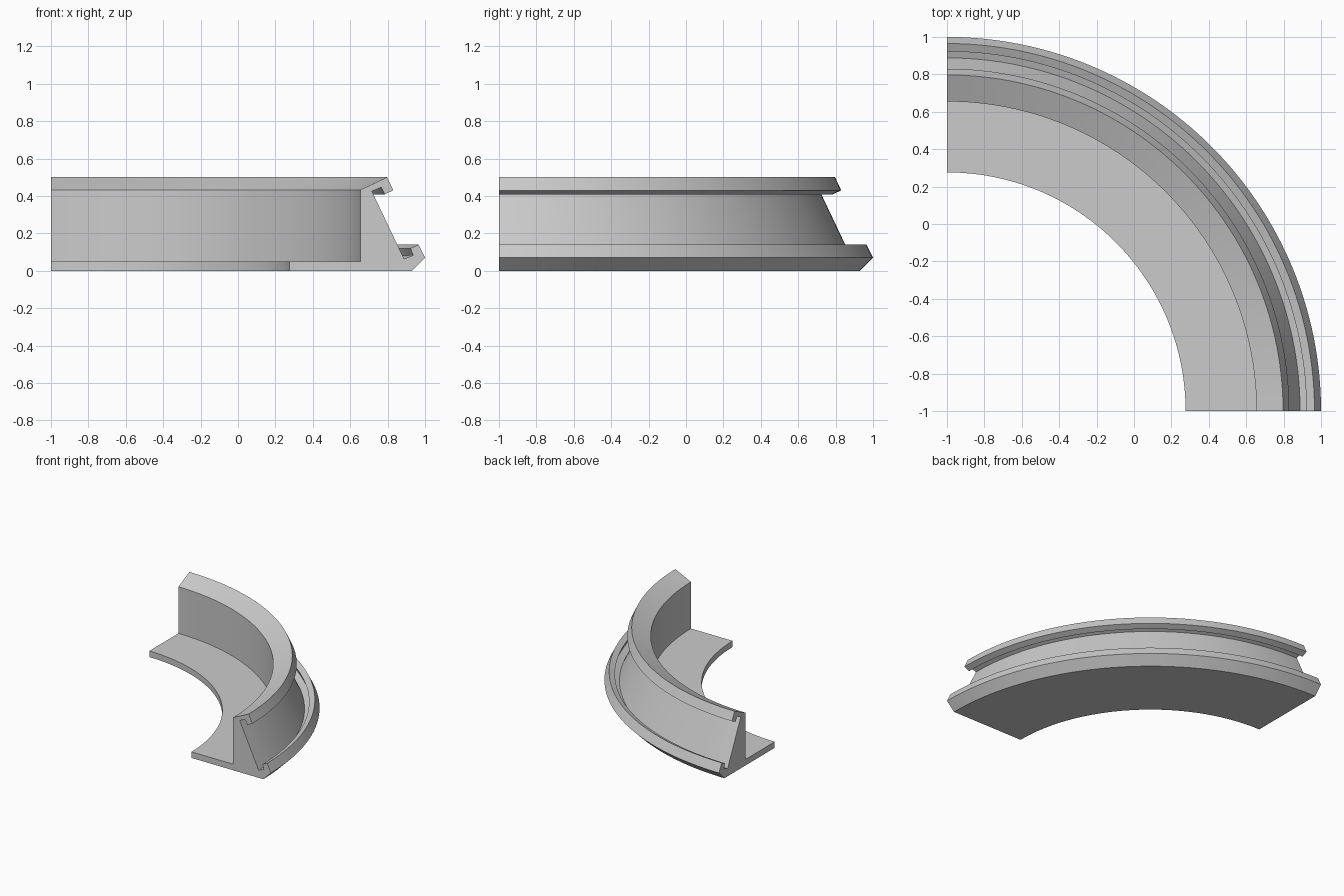
import bpy, bmesh, math

if "Cube" in bpy.data.objects:
    bpy.data.objects.remove(bpy.data.objects["Cube"])

# Ring cross-section: (x on the front cut plane, z)
PROFILE = [
    (0.276, 0.0), (0.93, 0.0), (1.0, 0.07), (0.965, 0.14),        # base and outer lip
    (0.922, 0.12), (0.936, 0.082), (0.888, 0.063),                 # lower slot
    (0.716, 0.425), (0.765, 0.446), (0.784, 0.408),                # slanted wall, upper slot
    (0.83, 0.43), (0.797, 0.50), (0.655, 0.433),                   # top hook
    (0.655, 0.05), (0.276, 0.05),                                  # inner wall and flange
]
STEPS = 64

grey = bpy.data.materials.new("plain grey")
grey.diffuse_color = (0.6, 0.6, 0.6, 1)
grey.use_nodes = True
grey.node_tree.nodes["Principled BSDF"].inputs["Base Color"].default_value = grey.diffuse_color

# Quarter ring swept about the corner (-1, -1)
bm = bmesh.new()
rings = []
for i in range(STEPS + 1):
    a = math.pi / 2 * i / STEPS
    rings.append([bm.verts.new((-1 + (x + 1) * math.cos(a),
                                -1 + (x + 1) * math.sin(a), z)) for x, z in PROFILE])
n = len(PROFILE)
for r0, r1 in zip(rings, rings[1:]):
    for j in range(n):
        k = (j + 1) % n
        bm.faces.new((r0[j], r0[k], r1[k], r1[j]))

# End caps
bm.faces.new(rings[0][::-1])
bm.faces.new(rings[-1])
bmesh.ops.recalc_face_normals(bm, faces=bm.faces)

mesh = bpy.data.meshes.new("quarter_ring_channel")
bm.to_mesh(mesh)
bm.free()
mesh.materials.append(grey)
ring = bpy.data.objects.new("quarter_ring_channel", mesh)
bpy.context.collection.objects.link(ring)
bpy.context.view_layer.objects.active = ring
ring.select_set(True)
bpy.ops.object.shade_smooth_by_angle(angle=math.radians(20))
